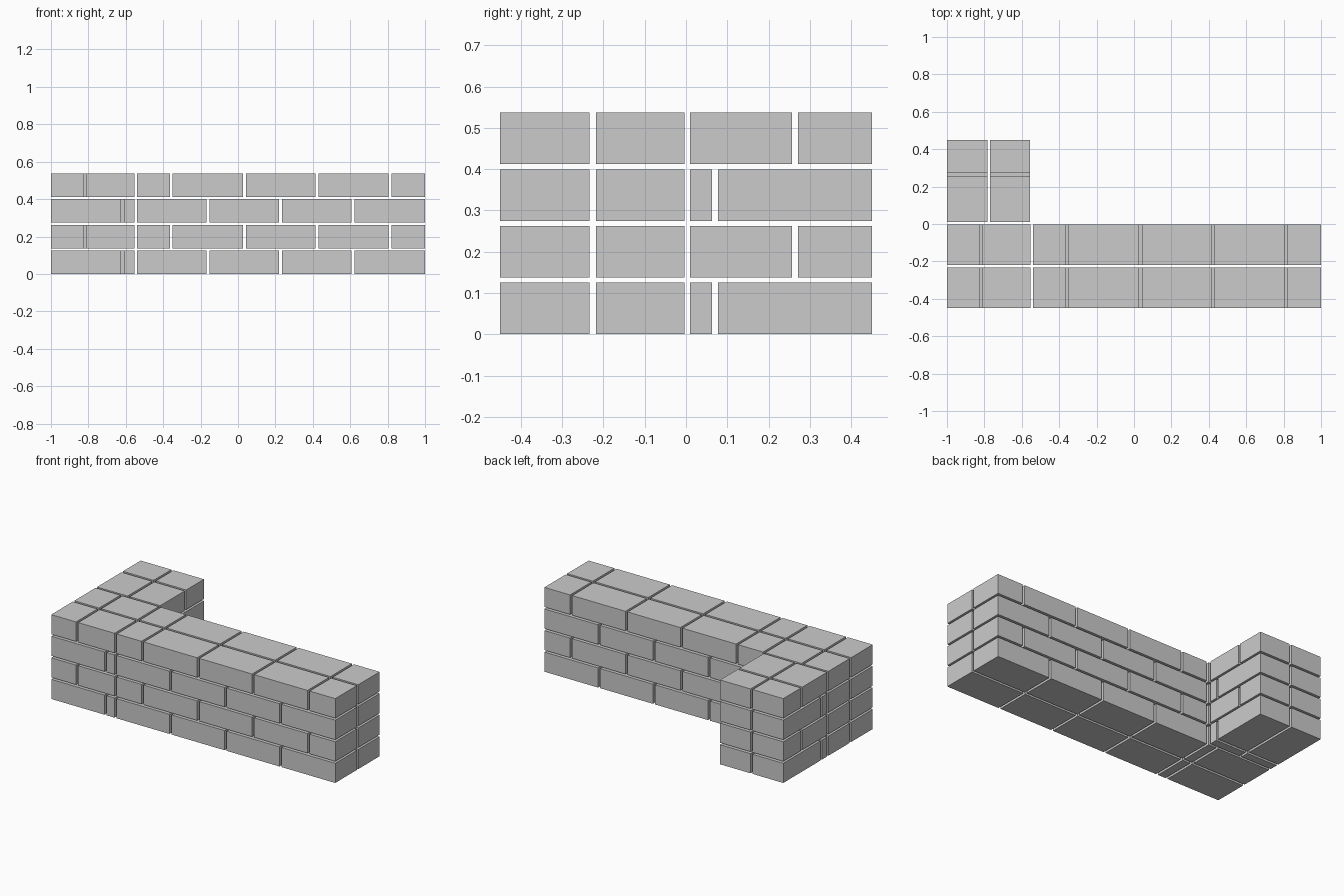
import bpy, bmesh
from mathutils import Matrix, Vector

cube = bpy.data.objects.get("Cube")
if cube:
    bpy.data.objects.remove(cube, do_unlink=True)

COLOR = (0.6, 0.6, 0.6, 1)
stone = bpy.data.materials.new("grey_brick")
stone.use_nodes = True
stone.diffuse_color = COLOR
stone.node_tree.nodes["Principled BSDF"].inputs["Base Color"].default_value = COLOR

GAP = 0.015          # mortar gap
COURSE_HEIGHT = 0.125
COURSE_STEP = 0.1373


def spans(start, end, joints):
    """Split a run into bricks, leaving a gap at each joint."""
    starts = [start] + [j + GAP / 2 for j in joints]
    ends = [j - GAP / 2 for j in joints] + [end]
    return list(zip(starts, ends))


def brick_course(name, xs, ys, z):
    bm = bmesh.new()
    for x0, x1 in xs:
        for y0, y1 in ys:
            size = Vector((x1 - x0, y1 - y0, COURSE_HEIGHT))
            centre = Vector((x0 + x1, y0 + y1, 2 * z + COURSE_HEIGHT)) / 2
            bmesh.ops.create_cube(
                bm, size=1,
                matrix=Matrix.LocRotScale(centre, None, size))
    mesh = bpy.data.meshes.new(name)
    bm.to_mesh(mesh)
    bm.free()
    mesh.materials.append(stone)
    bpy.context.collection.objects.link(bpy.data.objects.new(name, mesh))


# Joints alternate between even and odd courses
LONG_JOINTS = [[-0.617, -0.547, -0.16, 0.228, 0.615],
               [-0.818, -0.547, -0.357, 0.035, 0.422, 0.812]]
RETURN_JOINTS = [0.07, 0.264]

for i in range(4):
    z = i * COURSE_STEP
    # Long front wall, two bricks deep
    brick_course(f"long_wall_course_{i + 1}",
                 spans(-1, 1, LONG_JOINTS[i % 2]),
                 spans(-0.45, -0.004, [-0.226]), z)
    # Short return wall at the right end
    brick_course(f"return_wall_course_{i + 1}",
                 spans(-1, -0.555, [-0.777]),
                 spans(0.01, 0.45, [RETURN_JOINTS[i % 2]]), z)
